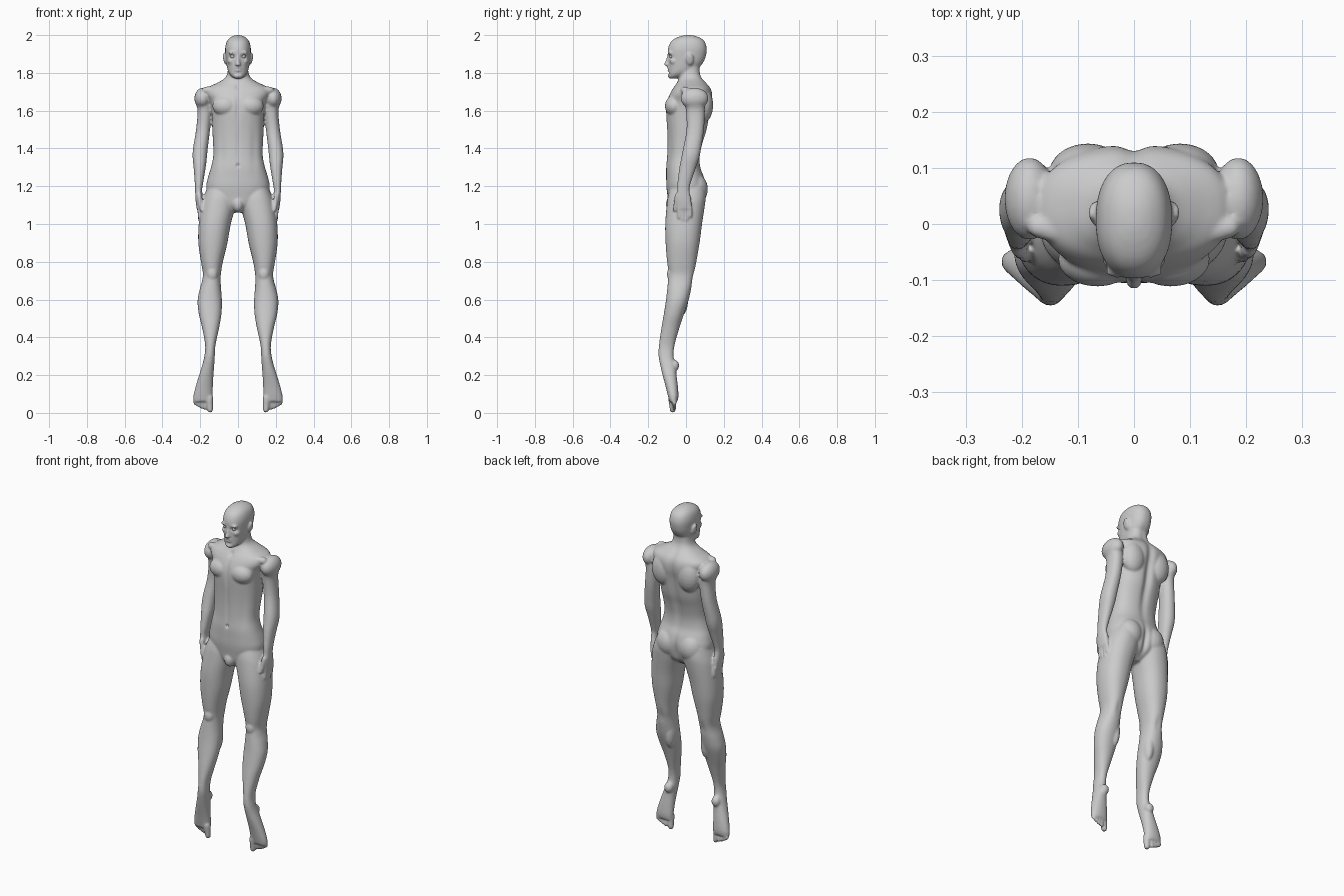
import bpy, bmesh, math
from mathutils import Vector, Matrix

bm = bmesh.new()


def skin_rings(rings):
    """Join equal rings of points into a closed shell."""
    vs = [[bm.verts.new(p) for p in ring] for ring in rings]
    n = len(vs[0])
    for a, b in zip(vs, vs[1:]):
        for k in range(n):
            bm.faces.new((a[k], a[(k + 1) % n], b[(k + 1) % n], b[k]))
    bm.faces.new(vs[0][::-1])
    bm.faces.new(vs[-1])


def spline(rows, sub):
    """Catmull-Rom interpolation of section rows."""
    out = []
    for i in range(len(rows) - 1):
        a, b, c, d = (rows[max(0, min(len(rows) - 1, i + k))] for k in (-1, 0, 1, 2))
        for s in range(sub):
            t = s / sub
            out.append([0.5 * (2 * q + (r - p) * t + (2 * p - 5 * q + 4 * r - w) * t * t
                               + (3 * q - p - 3 * r + w) * t ** 3)
                        for p, q, r, w in zip(a, b, c, d)])
    return out + [list(rows[-1])]


def loft(rows, side=1, power=2.2, n=32, sub=4):
    """Stack of horizontal rounded sections: z, x0, x1, y0, y1."""
    rings = []
    for z, x0, x1, y0, y1 in spline(rows, sub):
        ring = []
        for k in range(n):
            a = 2 * math.pi * k / n
            c, s = math.cos(a), math.sin(a)
            px = math.copysign(abs(c) ** (2 / power), c)
            py = math.copysign(abs(s) ** (2 / power), s)
            ring.append((side * ((x0 + x1) / 2 + px * (x1 - x0) / 2),
                         (y0 + y1) / 2 + py * (y1 - y0) / 2, z))
        rings.append(ring)
    skin_rings(rings)


def blob(c, r, side=1, tilt=0, n=20, m=12):
    """Ellipsoid."""
    mat = (Matrix.Translation((c[0] * side, c[1], c[2])) @ Matrix.Rotation(tilt * side, 4, 'Y')
           @ Matrix.Diagonal((*r, 1)))
    rings = []
    for i in range(m + 1):
        t = math.pi * (.02 + .96 * i / m)
        rings.append([mat @ Vector((math.sin(t) * math.cos(2 * math.pi * k / n),
                                    math.sin(t) * math.sin(2 * math.pi * k / n), -math.cos(t)))
                      for k in range(n)])
    skin_rings(rings)


def digit(a, b, r0, r1, side, n=12):
    """Round-ended tapered rod for fingers, toes and ridges."""
    a, b = Vector((a[0] * side, *a[1:])), Vector((b[0] * side, *b[1:]))
    d = (b - a).normalized()
    u = d.orthogonal().normalized()
    w = d.cross(u)
    rings = []
    for p, r, t0 in ((a, r0, -88), (b, r1, 0)):
        for i in range(5):
            t = math.radians(t0 + 22 * i)
            rings.append([p + d * r * math.sin(t) + (u * math.cos(2 * math.pi * k / n)
                          + w * math.sin(2 * math.pi * k / n)) * r * math.cos(t) for k in range(n)])
    skin_rings(rings)


# Torso and neck
torso = [(1.06, .03, -.065, .03), (1.10, .10, -.09, .08), (1.15, .155, -.098, .10),
         (1.20, .168, -.104, .105), (1.25, .158, -.105, .095), (1.30, .143, -.105, .077),
         (1.36, .131, -.1, .075), (1.43, .132, -.098, .09), (1.50, .136, -.1, .112),
         (1.60, .14, -.106, .13), (1.65, .15, -.1, .14), (1.69, .172, -.085, .14),
         (1.72, .165, -.068, .13), (1.745, .115, -.05, .11), (1.77, .072, -.038, .088),
         (1.80, .056, -.034, .076), (1.85, .052, -.03, .075)]
loft([(z, -r, r, a, b) for z, r, a, b in torso], power=2.35, n=56)

# Head
head = [(1.769, .015, -.082, -.055), (1.776, .027, -.089, -.035), (1.79, .042, -.092, .0),
        (1.81, .053, -.092, .05), (1.84, .06, -.093, .082), (1.87, .064, -.094, .1),
        (1.90, .067, -.097, .108), (1.93, .068, -.095, .11), (1.96, .062, -.083, .102),
        (1.98, .05, -.062, .085), (1.994, .03, -.03, .055), (2.0, .01, -.002, .027)]
loft([(z, -r, r, a, b) for z, r, a, b in head], power=2.25, n=48)

# Nose, lips, chin and groin
loft([(1.836, -.01, .01, -.102, -.08), (1.842, -.015, .015, -.116, -.08),
      (1.85, -.013, .013, -.115, -.08), (1.87, -.008, .008, -.106, -.08),
      (1.893, -.008, .008, -.099, -.08)], n=16)
blob((0, -.092, 1.824), (.021, .008, .005))
blob((0, -.091, 1.813), (.018, .008, .006))
blob((0, -.086, 1.784), (.02, .011, .013))
blob((0, -.075, 1.105), (.03, .032, .042))

arm = [(1.70, .145, .215, 0, .09), (1.65, .137, .227, -.01, .1), (1.60, .137, .214, 0, .1),
       (1.50, .148, .222, .003, .095), (1.40, .16, .238, -.015, .08), (1.35, .165, .24, -.025, .07),
       (1.30, .171, .235, -.035, .053), (1.22, .184, .229, -.045, .026),
       (1.18, .19, .227, -.047, .018), (1.13, .188, .225, -.054, .028), (1.08, .194, .219, -.046, .031)]
leg = [(1.20, .02, .16, -.08, .1), (1.15, .01, .18, -.095, .105), (1.10, .012, .195, -.102, .1),
       (1.00, .038, .208, -.11, .085), (.90, .056, .21, -.108, .072), (.80, .08, .196, -.1, .055),
       (.74, .09, .186, -.092, .045), (.70, .092, .19, -.095, .036), (.65, .089, .204, -.1, .026),
       (.59, .085, .214, -.107, .012), (.52, .088, .207, -.118, -.012), (.45, .1, .19, -.13, -.035),
       (.36, .119, .174, -.143, -.06), (.30, .123, .178, -.145, -.066), (.25, .126, .19, -.136, -.055),
       (.20, .13, .206, -.124, -.05), (.14, .133, .224, -.108, -.043), (.09, .134, .236, -.096, -.04),
       (.06, .136, .236, -.088, -.045)]

for s in (1, -1):
    # Arm, shoulder cap, chest and back muscles, collar ridge
    loft(arm, s)
    blob((.186, .045, 1.665), (.045, .074, .056), s)
    blob((.066, -.062, 1.625), (.07, .05, .055), s)
    blob((.082, .09, 1.63), (.07, .054, .095), s)
    digit((.02, -.052, 1.712), (.17, -.005, 1.708), .016, .02, s)
    # Fingers and thumb
    for y, tip in ((-.037, 1.035), (-.016, 1.024), (.004, 1.024), (.023, 1.042)):
        digit((.207, y, 1.09), (.203, y, tip), .0105, .0085, s)
    digit((.205, -.046, 1.15), (.193, -.061, 1.075), .014, .009, s)
    # Leg, buttock, kneecap, calf and heel
    loft(leg, s)
    blob((.074, .045, 1.185), (.075, .071, .085), s)
    blob((.137, -.075, .735), (.03, .026, .04), s)
    blob((.118, -.028, .60), (.03, .04, .09), s)
    blob((.155, -.062, .25), (.026, .026, .03), s)
    # Toes
    digit((.151, -.075, .08), (.148, -.07, .017), .02, .016, s)
    for x, tip in ((.174, .026), (.192, .032), (.209, .04), (.225, .05)):
        digit((x - .002, -.07, .08), (x, -.06, tip), .014, .0105, s)
    # Ear, cheekbone and brow
    blob((.071, .02, 1.873), (.007, .021, .032), s, .22)
    blob((.036, -.062, 1.862), (.02, .024, .018), s)
    blob((.028, -.084, 1.906), (.024, .013, .008), s)

bmesh.ops.recalc_face_normals(bm, faces=bm.faces[:])
mesh = bpy.data.meshes.new("body")
bm.to_mesh(mesh)
bm.free()
body = bpy.data.objects.new("body", mesh)
bpy.context.collection.objects.link(body)

# Fuse all parts into one soft skin
rem = body.modifiers.new("fuse", 'REMESH')
rem.mode = 'VOXEL'
rem.voxel_size = .006
smo = body.modifiers.new("soften", 'SMOOTH')
smo.factor = .5
smo.iterations = 4
skin = bpy.data.meshes.new_from_object(body.evaluated_get(bpy.context.evaluated_depsgraph_get()))
body.modifiers.clear()
body.data = skin

# Skin dents: facing (-1 front, 1 back), x, z, x radius, z radius, depth
dents = [(-1, .028, 1.887, .014, .009, .010), (-1, 0, 1.819, .02, .003, .004),
         (-1, 0, 1.80, .016, .006, .004), (-1, 0, 1.31, .007, .008, .012),
         (-1, 0, 1.62, .012, .07, .007), (-1, 0, 1.42, .01, .12, .004),
         (-1, 0, 1.725, .014, .014, .008), (-1, .085, 1.40, .02, .12, .004),
         (1, 0, 1.55, .022, .2, .016), (1, 0, 1.15, .014, .07, .015),
         (1, .135, .72, .02, .04, .006)]
normals = [v.normal.y for v in skin.vertices]
for v, ny in zip(skin.vertices, normals):
    x, z = abs(v.co.x), v.co.z
    for f, cx, cz, rx, rz, d in dents:
        if ny * f > .15 and abs(z - cz) < 2.5 * rz and abs(x - cx) < 2.5 * rx:
            v.co.y -= f * d * min(1, ny * f * 1.5) * math.exp(-((x - cx) / rx) ** 2 - ((z - cz) / rz) ** 2)
skin.polygons.foreach_set("use_smooth", [True] * len(skin.polygons))

# Eyeballs
for name, s in (("left_eye", 1), ("right_eye", -1)):
    bpy.ops.mesh.primitive_uv_sphere_add(segments=24, ring_count=16, radius=.0115,
                                         location=(s * .028, -.0755, 1.887))
    bpy.context.object.name = name
    bpy.ops.object.shade_smooth()
